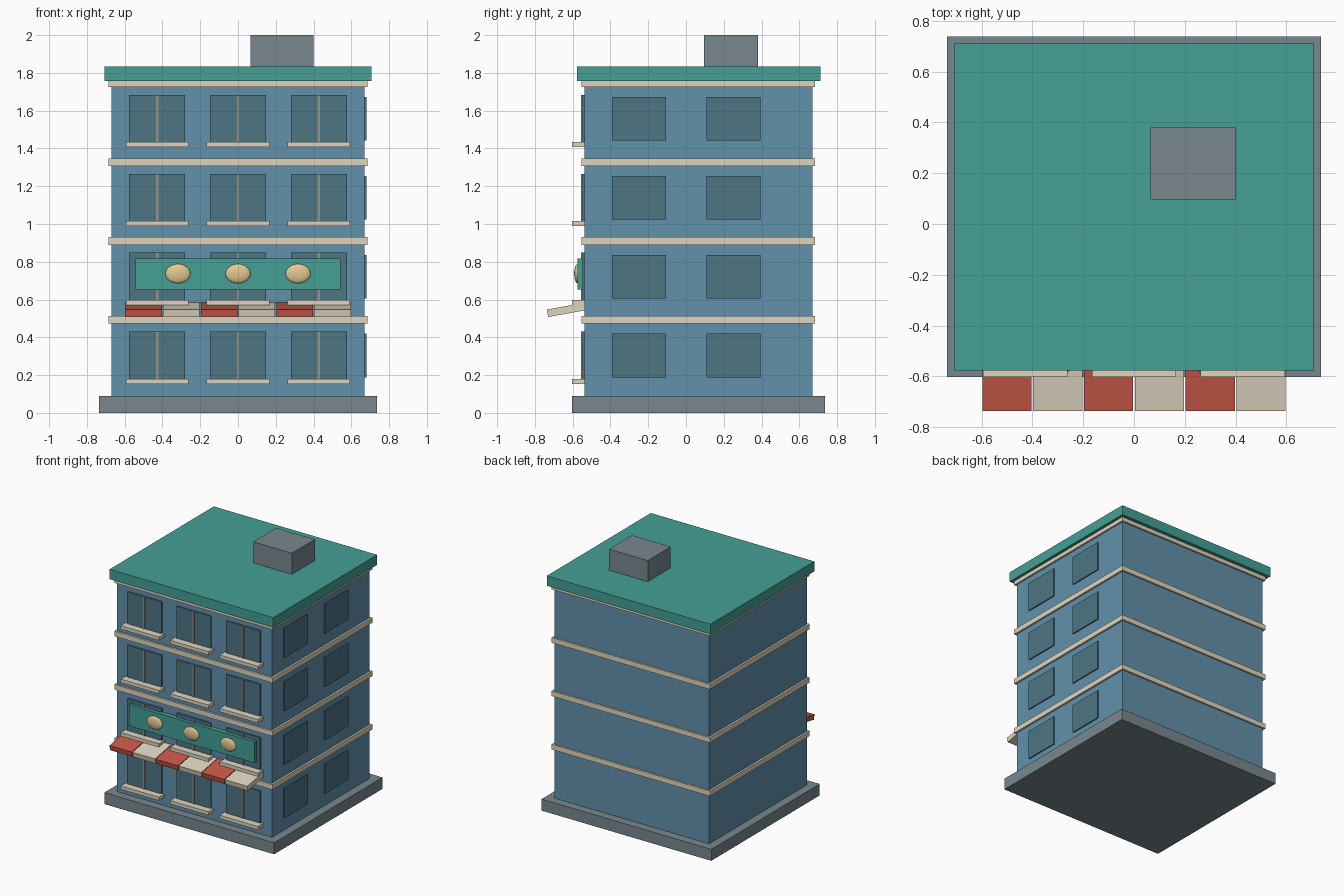
import bpy, bmesh
from mathutils import Matrix, Vector

if "Cube" in bpy.data.objects:
    bpy.data.objects.remove(bpy.data.objects["Cube"])


def material(name, rgb):
    m = bpy.data.materials.new(name)
    m.diffuse_color = [(c / 255) ** 2.2 for c in rgb] + [1]
    m.use_nodes = True
    m.node_tree.nodes["Principled BSDF"].inputs["Base Color"].default_value = m.diffuse_color
    return m


BLUE = material("blue_wall", (98, 144, 170))
TEAL = material("teal", (70, 158, 148))
CREAM = material("cream", (222, 212, 190))
GLASS = material("dark_glass", (78, 116, 130))
SLATE = material("slate", (120, 134, 140))
RED = material("awning_red", (198, 88, 74))
GOLD = material("gold", (224, 198, 146))
MULL = material("mullion_tan", (150, 146, 136))


def finish(name, bm, mat):
    me = bpy.data.meshes.new(name)
    bm.to_mesh(me)
    bm.free()
    ob = bpy.data.objects.new(name, me)
    me.materials.append(mat)
    bpy.context.collection.objects.link(ob)
    return ob


def box(name, x, y, z, mat):
    """Box from (min, max) ranges on each axis."""
    lo, hi = Vector((x[0], y[0], z[0])), Vector((x[1], y[1], z[1]))
    bm = bmesh.new()
    bmesh.ops.create_cube(bm, size=1, matrix=Matrix.LocRotScale((lo + hi) / 2, None, hi - lo))
    return finish(name, bm, mat)


WALL = -0.537   # front wall plane
PITCH = 0.418   # storey height

# Main masses
box("plinth", (-0.735, 0.735), (-0.603, 0.737), (0, 0.09), SLATE)
box("body", (-0.67, 0.67), (WALL, 0.67), (0.09, 1.76), BLUE)
box("roof_slab", (-0.708, 0.708), (-0.576, 0.711), (1.757, 1.835), TEAL)
box("roof_housing", (0.065, 0.4), (0.096, 0.38), (1.835, 2.0), SLATE)

for floor in range(4):
    dz = floor * PITCH
    # Floor band
    box(f"floor_band_{floor}", (-0.685, 0.685), (-0.552, 0.684), (0.472 + dz, 0.512 + dz), CREAM)
    # Front windows with mullion and sill
    for col in range(3):
        x = (col - 1) * 0.428
        tag = f"{floor}_{col}"
        box("front_window_" + tag, (x - 0.148, x + 0.148), (-0.548, WALL + 0.01), (0.168 + dz, 0.43 + dz), GLASS)
        box("mullion_" + tag, (x - 0.006, x + 0.006), (-0.555, WALL), (0.168 + dz, 0.43 + dz), MULL)
        box("sill_" + tag, (x - 0.166, x + 0.166), (-0.603, WALL + 0.01), (0.153 + dz, 0.18 + dz), CREAM)
    # Side windows, right wall only
    for i, y in enumerate((-0.25, 0.252)):
        box(f"side_window_{floor}_{i}", (0.66, 0.679), (y - 0.143, y + 0.143), (0.188 + dz, 0.419 + dz), GLASS)

# Sign board with three oval bosses
box("sign_board", (-0.543, 0.543), (-0.574, WALL + 0.01), (0.653, 0.818), TEAL)
for i in range(3):
    bm = bmesh.new()
    bmesh.ops.create_uvsphere(bm, u_segments=32, v_segments=16, radius=1, matrix=Matrix.LocRotScale(
        ((i - 1) * 0.318, -0.574, 0.737), None, (0.066, 0.018, 0.051)))
    for f in bm.faces:
        f.smooth = True
    finish(f"sign_boss_{i}", bm, GOLD)

# Striped sloping awning
for i in range(6):
    strip = box(f"awning_strip_{i}", (-0.097, 0.097), (-0.11, 0.11), (-0.02, 0.02), CREAM if i % 2 else RED)
    strip.location = (-0.5 + 0.2 * i, -0.625, 0.547)
    strip.rotation_euler = (0.18, 0, 0)
